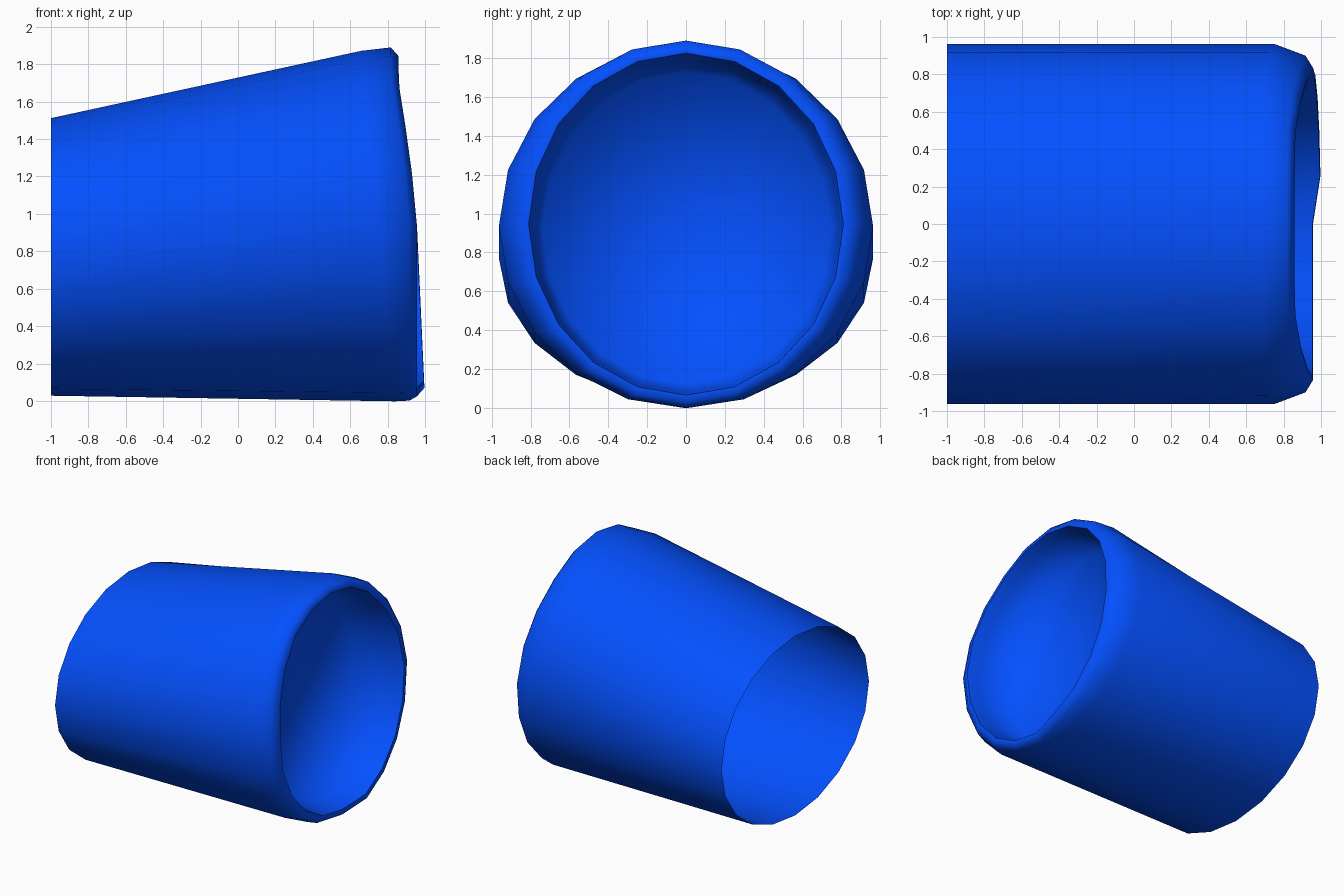
import bpy, bmesh
from math import sin, cos, pi

if "Cube" in bpy.data.objects:
    bpy.data.objects.remove(bpy.data.objects["Cube"])

SIDES = 20

blue = bpy.data.materials.new("blue")
blue.diffuse_color = (0.001, 0.08, 1.0, 1)
blue.use_nodes = True
blue.node_tree.nodes["Principled BSDF"].inputs["Base Color"].default_value = blue.diffuse_color


def rim_x(c, s, back=0.0):
    # slanted mouth: set back at the top, pulled out low on the +y side
    x = 0.957 - 0.1 * min(1, (max(c, 0) / 0.85) ** 1.3)
    if s > 0.01:
        x += 0.042 * max(0, -c)
    return x - back


def loft(name, rings, tip=None):
    # each ring: (x function, half width, centre z, half height)
    bm = bmesh.new()
    loops = []
    for fx, ry, cz, rz in rings:
        loop = []
        for i in range(SIDES):
            a = 2 * pi * i / SIDES
            c, s = cos(a), sin(a)
            loop.append(bm.verts.new((fx(c, s), ry * s, cz + rz * c)))
        loops.append(loop)
    for p, q in zip(loops, loops[1:]):
        for i in range(SIDES):
            j = (i + 1) % SIDES
            bm.faces.new((p[i], p[j], q[j], q[i]))
    if tip:
        t = bm.verts.new(tip)
        for i in range(SIDES):
            bm.faces.new((loops[-1][i], loops[-1][(i + 1) % SIDES], t))
    for f in bm.faces:
        f.smooth = True
    me = bpy.data.meshes.new(name)
    bm.to_mesh(me)
    bm.free()
    me.materials.append(blue)
    ob = bpy.data.objects.new(name, me)
    bpy.context.collection.objects.link(ob)
    return ob


# tapered tube, open at the back, with a rounded lip at the front
loft("tube_shell", [
    (lambda c, s: -1.0, 0.963, 0.77, 0.742),
    (lambda c, s: 0.75 - 0.09 * c, 0.963, 0.935, 0.937),
    (lambda c, s: rim_x(c, s, 0.04), 0.90, 0.946, 0.944),
    (lambda c, s: rim_x(c, s), 0.835, 0.935, 0.91),
    (lambda c, s: rim_x(c, s, 0.003), 0.81, 0.945, 0.88),
])

# recessed pocket closing the mouth
loft("mouth_pocket", [
    (lambda c, s: rim_x(c, s, 0.003), 0.81, 0.945, 0.88),
    (lambda c, s: rim_x(c, s, 0.09), 0.79, 0.94, 0.86),
    (lambda c, s: 0.54 - 0.04 * c, 0.74, 0.925, 0.80),
], tip=(0.53, 0, 0.925))
